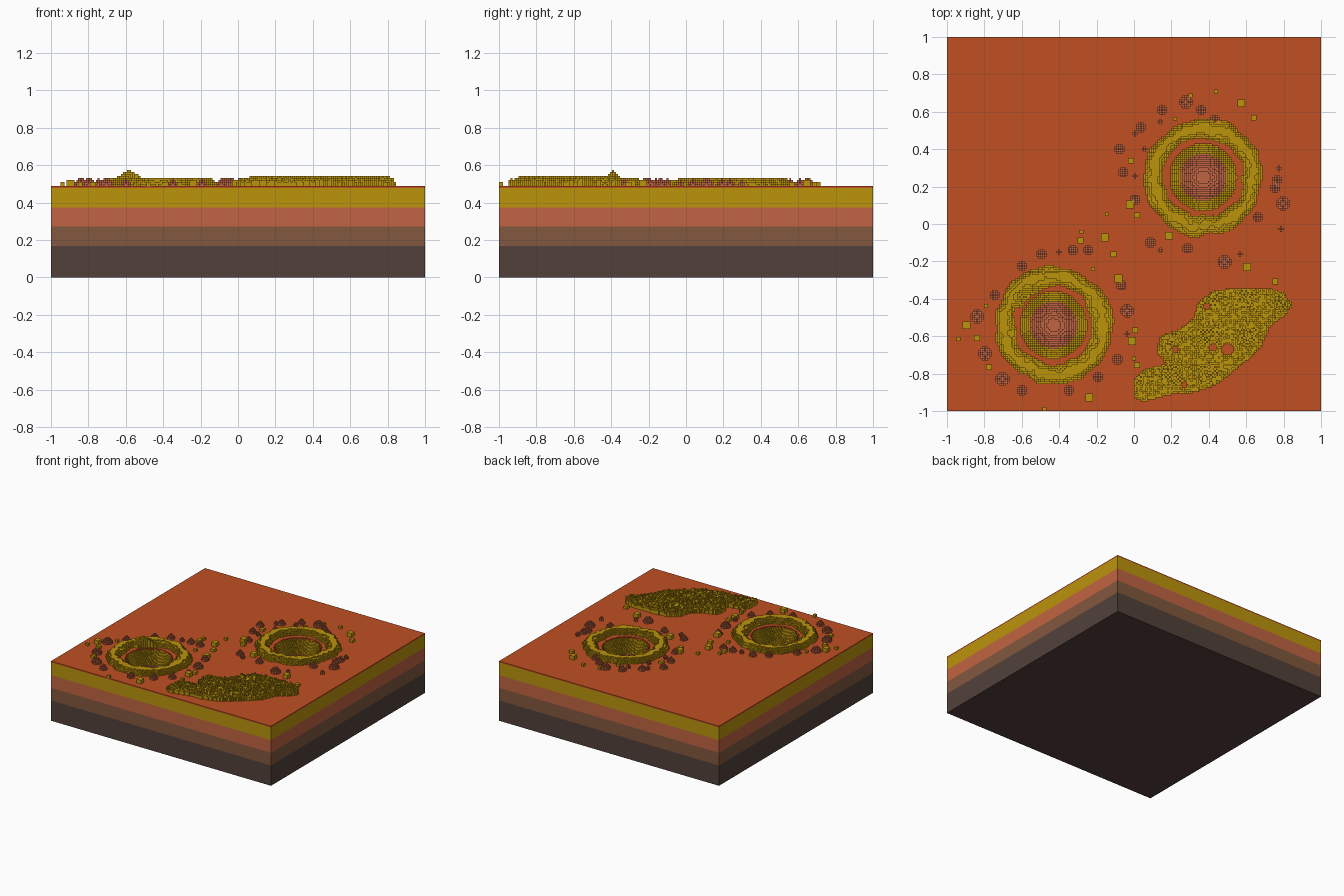
import bpy, math, random
from mathutils import Vector, noise

random.seed(4)
cube = bpy.data.objects.get("Cube")
if cube:
    bpy.data.objects.remove(cube)

N = 192            # blocks along each side
V = 2 / N          # block size
GROUND = 47        # blocks up to the flat surface


def material(name, rgb):
    lin = [((c / 255 + 0.055) / 1.055) ** 2.4 if c > 10 else c / 255 / 12.92 for c in rgb]
    m = bpy.data.materials.new(name)
    m.use_nodes = True
    m.diffuse_color = (*lin, 1)
    m.node_tree.nodes["Principled BSDF"].inputs["Base Color"].default_value = (*lin, 1)
    return m


ORANGE = material("orange crust", (192, 80, 34))
OCHRE = material("ochre", (188, 148, 12))
CLAY = material("clay pink", (193, 100, 66))
BROWN = material("brown", (130, 88, 62))
DARK = material("dark bedrock", (82, 64, 58))

# Block heights, and which loose part lies on each column
height = [[GROUND] * N for _ in range(N)]
tag = [[None] * N for _ in range(N)]


def centre(i):
    return -1 + (i + 0.5) * V


def cell(x):
    return int((x + 1) / V)


def pile(i, j, h, name):
    if 0 <= i < N and 0 <= j < N and h > 0 and GROUND <= height[i][j] < GROUND + h:
        height[i][j] = GROUND + h
        tag[i][j] = name


# Craters: round terraced bowl with a rough raised rim
def crater(cx, cy, name, seed):
    for i in range(N):
        for j in range(N):
            x, y = centre(i) - cx, centre(j) - cy
            r = math.hypot(x, y)
            if r < 0.178:
                height[i][j] = GROUND - round(20 * (1 - (r / 0.178) ** 2) + 0.3)
            elif 0.195 < r < 0.33:
                n = noise.noise(Vector((x * 11, y * 11, seed)))
                n2 = noise.noise(Vector((x * 30, y * 30, seed + 5)))
                mid = 0.263 + 0.02 * n
                h = 4.0 * (1 - ((r - mid) / 0.053) ** 2) + 1.3 * n2 + 0.4
                pile(i, j, min(4, round(h)), name)


crater(-0.43, -0.54, "left_crater_rim", 1.3)
crater(0.37, 0.25, "right_crater_rim", 7.7)

# High knob on the left rim
for i in range(cell(-0.68), cell(-0.48)):
    for j in range(cell(-0.44), cell(-0.34)):
        d = math.hypot((centre(i) + 0.58) / 2, centre(j) + 0.39)
        if math.hypot(centre(i) + 0.43, centre(j) + 0.54) > 0.19:
            pile(i, j, round(8 - d * 100), "left_crater_rim")

# Dune: rough mound inside an outline
OUTLINE = [(0, -.93), (0, -.83), (.05, -.78), (.17, -.75), (.12, -.68), (.14, -.6), (.25, -.56),
           (.32, -.5), (.34, -.42), (.42, -.36), (.54, -.34), (.72, -.34), (.8, -.37), (.85, -.43),
           (.81, -.49), (.73, -.54), (.68, -.66), (.57, -.76), (.44, -.86), (.33, -.9), (.2, -.91),
           (.05, -.95)]
HOLES = [(.50, -.67, .03), (.42, -.66, .02), (.27, -.86, .015), (.39, -.44, .015), (.22, -.67, .015)]


def inside(x, y):
    hit = False
    for (ax, ay), (bx, by) in zip(OUTLINE, OUTLINE[1:] + OUTLINE[:1]):
        if (ay > y) != (by > y) and x < ax + (y - ay) * (bx - ax) / (by - ay):
            hit = not hit
    return hit


for i in range(cell(-0.02), cell(0.88)):
    for j in range(cell(-0.97), cell(-0.32)):
        x, y = centre(i), centre(j)
        if not inside(x, y) or any(math.hypot(x - a, y - b) < r for a, b, r in HOLES):
            continue
        deep = sum(inside(x + a, y + b) for a, b in ((.04, 0), (-.04, 0), (0, .04), (0, -.04)))
        pile(i, j, deep // 2 + random.choice((1, 2, 2, 2, 3)), "dune")

# Boulders thrown out around each crater: x, y, radius in blocks
BOULDERS = [(.28, .65, 3), (.36, .61, 2), (.15, .61, 2), (.14, .55, 1), (.04, .52, 2), (.01, .48, 1),
            (.43, .56, 2), (.51, .52, 2), (-.08, .40, 2), (.06, .40, 1), (-.06, .28, 2), (.01, .26, 1),
            (.01, .13, 2), (.78, .30, 1), (.77, .23, 2), (.80, .11, 3), (.76, .19, 2), (.66, .04, 2),
            (.79, -.03, 1), (.09, -.10, 2), (.14, -.14, 1), (.29, -.13, 2), (.48, -.20, 3), (.57, -.16, 1)]
BOULDERS2 = [(-.33, -.14, 2), (-.40, -.15, 1), (-.50, -.16, 2), (-.24, -.14, 2), (-.60, -.22, 2),
             (-.74, -.38, 2), (-.07, -.33, 2), (-.04, -.46, 3), (-.04, -.59, 1), (-.09, -.72, 2),
             (-.19, -.82, 2), (-.35, -.89, 2), (-.60, -.89, 2), (-.70, -.83, 3), (-.80, -.69, 3),
             (-.84, -.49, 3)]
for x, y, r in BOULDERS + BOULDERS2:
    for a in range(-r, r + 1):
        for b in range(-r, r + 1):
            if math.hypot(a, b) < r + 0.4:
                pile(cell(x) + a, cell(y) + b, min(4, round(r + 1.6 - math.hypot(a, b))), "boulders")

# Small pebbles
PEBBLES = [(-.28, -.04), (-.29, -.09), (-.16, -.08), (-.21, -.23), (-.11, -.16), (-.03, .10), (-.14, .06),
           (.02, .05), (.18, -.07), (-.93, -.61), (-.84, -.61), (-.90, -.55), (-.79, -.43), (-.78, -.77),
           (-.25, -.93), (-.47, -.98), (.00, -.57), (-.02, -.63), (.00, -.71), (.02, -.76), (-.09, -.30),
           (.44, .71), (.64, .57), (.57, .64), (.31, .69), (.75, -.31), (.60, -.23), (.22, .57), (-.02, .34)]
for k, (x, y) in enumerate(PEBBLES):
    size = (2, 3, 4)[k % 3]
    for a in range(size):
        for b in range(size):
            pile(cell(x) + a - 1, cell(y) + b - 1, 1 + size // 2, "pebbles")


def column(i, j):
    return height[i][j] if 0 <= i < N and 0 <= j < N else 0


def runs(values):
    """Merge equal neighbours into (start, end, value)."""
    start = 0
    for k in range(1, len(values) + 1):
        if k == len(values) or values[k] != values[start]:
            if values[start] is not None:
                yield start, k, values[start]
            start = k


def build(name, lo, hi, mat, part=None):
    """Skin of all blocks between two levels, limited to one loose part if given."""
    verts, index, faces = [], {}, []

    def quad(*pts):
        ids = []
        for p in pts:
            if p not in index:
                index[p] = len(verts)
                verts.append((p[0] * V - 1, p[1] * V - 1, p[2] * V))
            ids.append(index[p])
        faces.append(ids)

    def wall(i, j, di, dj):
        if part and tag[i][j] != part:
            return None
        a, b = max(lo, column(i + di, j + dj)), min(hi, height[i][j])
        return (a, b) if b > a else None

    def top(i, j):
        h = height[i][j]
        return h if lo < h <= hi and (not part or tag[i][j] == part) else None

    for k in range(N):
        for s, e, h in runs([top(i, k) for i in range(N)]):
            quad((s, k, h), (e, k, h), (e, k + 1, h), (s, k + 1, h))
        for d in (0, 1):
            c = k + d
            for s, e, (a, b) in runs([wall(i, k, 0, 2 * d - 1) for i in range(N)]):
                q = [(s, c, a), (e, c, a), (e, c, b), (s, c, b)]
                quad(*(q[::-1] if d else q))
            for s, e, (a, b) in runs([wall(k, j, 2 * d - 1, 0) for j in range(N)]):
                q = [(c, s, a), (c, e, a), (c, e, b), (c, s, b)]
                quad(*(q if d else q[::-1]))
    if lo == 0:
        quad((0, 0, 0), (0, N, 0), (N, N, 0), (N, 0, 0))
    mesh = bpy.data.meshes.new(name)
    mesh.from_pydata(verts, [], faces)
    mesh.materials.append(mat)
    bpy.context.collection.objects.link(bpy.data.objects.new(name, mesh))


# Ground layers from the bottom up
build("bedrock_layer", 0, 16, DARK)
build("brown_layer", 16, 26, BROWN)
build("clay_layer", 26, 36, CLAY)
build("ochre_layer", 36, 46, OCHRE)
build("surface_crust", 46, 47, ORANGE)

# Loose parts on top
for part in ("left_crater_rim", "right_crater_rim", "dune", "pebbles"):
    build(part, GROUND, 80, OCHRE, part)
build("boulders", GROUND, 80, CLAY, "boulders")
